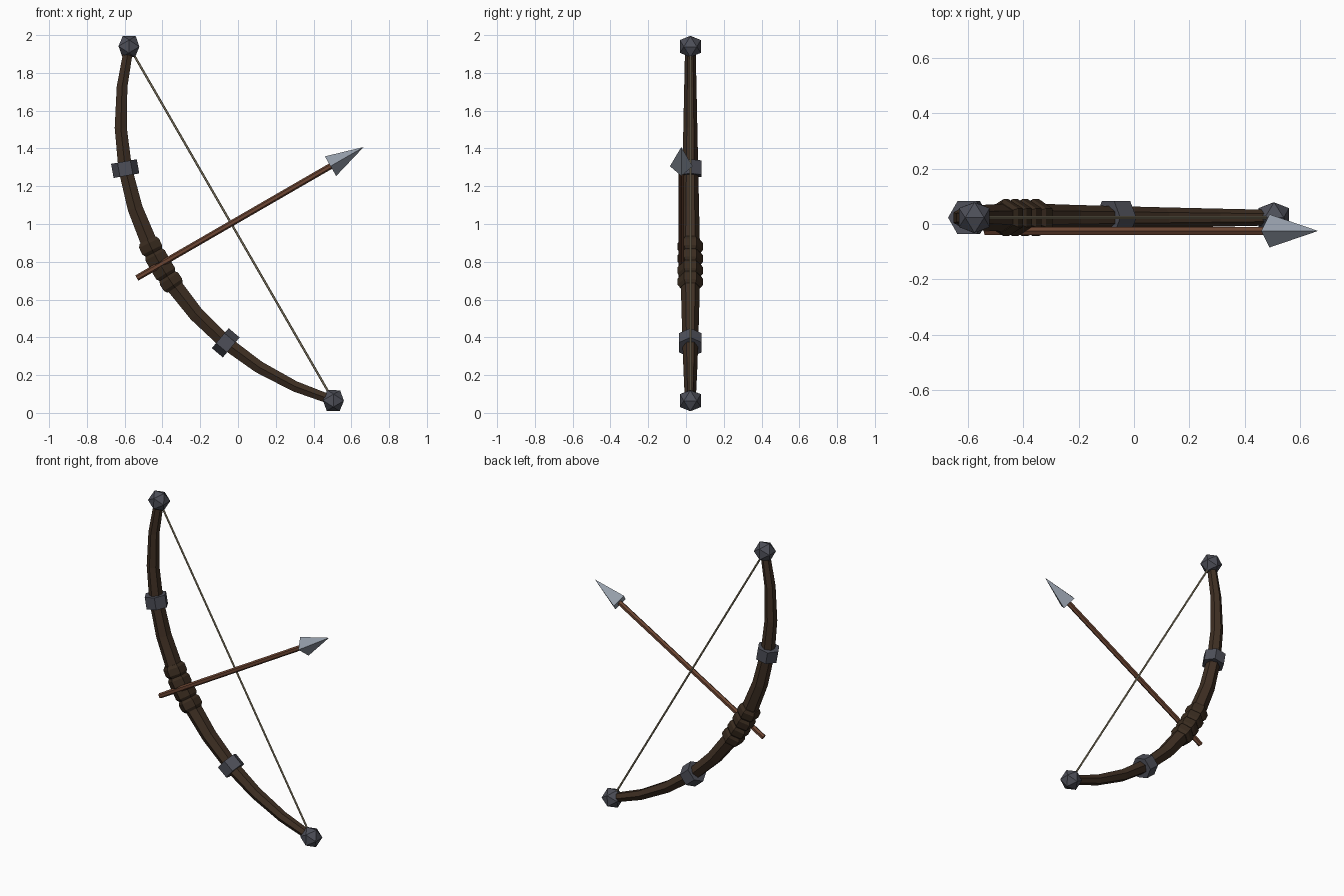
import bpy, bmesh, math
from mathutils import Matrix, Vector

if "Cube" in bpy.data.objects:
    bpy.data.objects.remove(bpy.data.objects["Cube"])

# Bow frame: local x = shooting direction, local z = along the string
FRAME = Matrix.Translation((-0.036, 0.0, 1.0025)) @ Matrix.Rotation(math.radians(-30), 4, 'Y')
BOW_Y, ARROW_Y = 0.023, -0.025
HALF, R = 1.0825, 1.567            # half string length, limb arc radius
SAG = 0.434                        # depth of the arc behind the string
SWEEP = math.asin(HALF / R)


def material(name, rgb):
    m = bpy.data.materials.new(name)
    m.diffuse_color = (*rgb, 1)
    m.use_nodes = True
    m.node_tree.nodes["Principled BSDF"].inputs["Base Color"].default_value = m.diffuse_color
    return m


WOOD = material("dark_wood", (0.050, 0.029, 0.017))
LEATHER = material("grip_leather", (0.042, 0.025, 0.014))
IRON = material("dark_iron", (0.075, 0.078, 0.098))
SHAFT = material("arrow_wood", (0.150, 0.060, 0.032))
STEEL = material("pale_steel", (0.30, 0.34, 0.40))
CORD = material("cord", (0.33, 0.28, 0.18))


def finish(name, bm, mat):
    bmesh.ops.recalc_face_normals(bm, faces=bm.faces)
    mesh = bpy.data.meshes.new(name)
    bm.to_mesh(mesh)
    bm.free()
    mesh.materials.append(mat)
    ob = bpy.data.objects.new(name, mesh)
    ob.matrix_world = FRAME
    bpy.context.collection.objects.link(ob)
    return ob


def tube(name, stations, sides, phase, mat):
    """Loft polygons through (centre, tangent, radius) stations in the bow frame."""
    bm = bmesh.new()
    rings = []
    for c, t, r in stations:
        a = Vector((0, 1, 0)).cross(t)
        ring = []
        for i in range(sides):
            w = phase + 2 * math.pi * i / sides
            ring.append(bm.verts.new(c + r * (math.cos(w) * a + math.sin(w) * Vector((0, 1, 0)))))
        rings.append(ring)
    for lo, hi in zip(rings, rings[1:]):
        for i in range(sides):
            j = (i + 1) % sides
            bm.faces.new((lo[i], lo[j], hi[j], hi[i]))
    bm.faces.new(rings[0])
    bm.faces.new(rings[-1])
    return finish(name, bm, mat)


def arc(angle):
    """Centre and tangent on the limb arc."""
    c = Vector((R - SAG - R * math.cos(angle), BOW_Y, R * math.sin(angle)))
    return c, Vector((math.sin(angle), 0, math.cos(angle)))


def sleeve(name, angle, profile, mat, phase=0.0):
    """Short hexagonal collar around the limb; profile = (offset, radius)."""
    c, t = arc(angle)
    tube(name, [(c + t * o, t, r) for o, r in profile], 6, phase, mat)


# Curved limbs, tapering to the ends
stations = []
for i in range(12):
    ang = SWEEP * (2 * i / 11 - 1)
    stations.append((*arc(ang), 0.053 - 0.025 * abs(ang) / SWEEP))
tube("bow_limbs", stations, 6, math.pi / 6, WOOD)

# Wrapped grip
for i in range(4):
    sleeve(f"grip_wrap_{i + 1}", (i - 1.5) * 0.072 / R,
           [(-0.038, 0.054), (-0.02, 0.067), (0.02, 0.067), (0.038, 0.054)],
           LEATHER, math.pi / 6)

# Iron bands and end knobs
for side, label in ((1, "upper"), (-1, "lower")):
    sleeve(f"{label}_band", side * SWEEP * 5 / 11, [(-0.038, 0.069), (0.038, 0.069)], IRON)
    bm = bmesh.new()
    bmesh.ops.create_icosphere(bm, subdivisions=1, radius=0.065,
                               matrix=Matrix.Translation((0, BOW_Y, side * HALF)))
    finish(f"{label}_knob", bm, IRON)

# Bowstring
up = Vector((0, 0, 1))
tube("bowstring", [(Vector((0, BOW_Y, z)), up, 0.006) for z in (-HALF, HALF)], 6, 0, CORD)

# Arrow
fwd = Vector((1, 0, 0))
tube("arrow_shaft", [(Vector((x, ARROW_Y, 0)), fwd, 0.016) for x in (-0.577, 0.62)], 6, 0, SHAFT)
bm = bmesh.new()
bmesh.ops.create_cone(bm, cap_ends=True, segments=4, radius1=0.06, radius2=0, depth=0.203,
                      matrix=Matrix.Translation((0.7085, ARROW_Y, 0)) @ Matrix.Rotation(math.pi / 2, 4, 'Y'))
bmesh.ops.remove_doubles(bm, verts=bm.verts, dist=1e-5)
finish("arrow_head", bm, STEEL)
